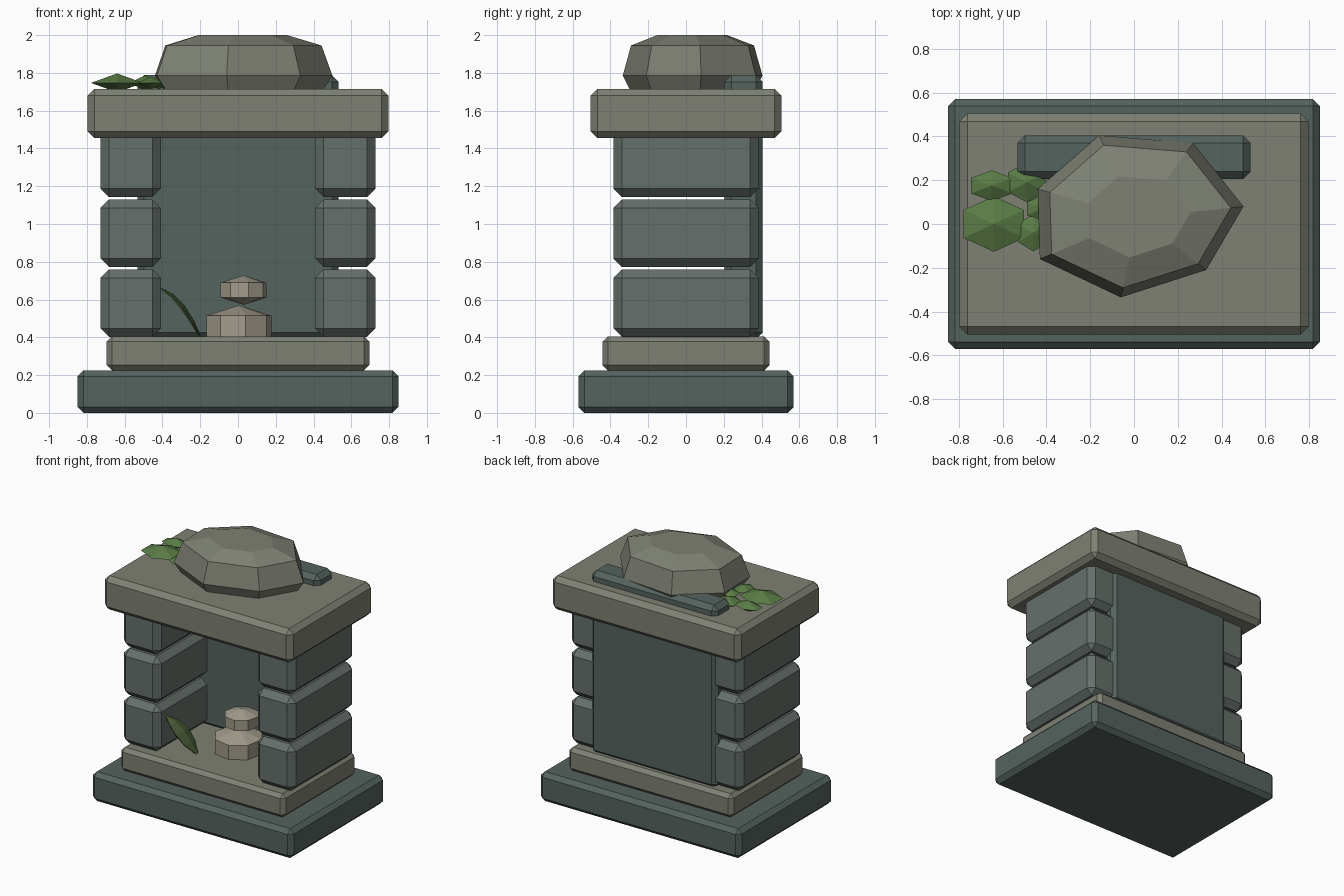
import bpy, bmesh, math
from mathutils import Matrix

if "Cube" in bpy.data.objects:
    bpy.data.objects.remove(bpy.data.objects["Cube"])


def material(name, rgb):
    m = bpy.data.materials.new(name)
    m.diffuse_color = (*rgb, 1)
    m.use_nodes = True
    m.node_tree.nodes["Principled BSDF"].inputs["Base Color"].default_value = m.diffuse_color
    return m


DARK = material("dark_stone", (0.09, 0.125, 0.11))
BLOCK = material("block_stone", (0.13, 0.16, 0.145))
LIGHT = material("light_stone", (0.21, 0.22, 0.175))
MOSS = material("moss_green", (0.10, 0.20, 0.06))
LEAF = material("leaf_green", (0.07, 0.11, 0.04))
PALE = material("pale_stone", (0.36, 0.33, 0.26))


def finish(name, bm, mat):
    bmesh.ops.recalc_face_normals(bm, faces=bm.faces)
    me = bpy.data.meshes.new(name)
    bm.to_mesh(me)
    bm.free()
    me.materials.append(mat)
    ob = bpy.data.objects.new(name, me)
    bpy.context.collection.objects.link(ob)
    return ob


def slab(name, x, y, z, bevel, mat):
    """Chamfered box from (min, max) ranges."""
    bm = bmesh.new()
    size = [b - a for a, b in (x, y, z)]
    mid = [(a + b) / 2 for a, b in (x, y, z)]
    bmesh.ops.create_cube(bm, size=1, matrix=Matrix.Translation(mid) @ Matrix.Diagonal((*size, 1)))
    bmesh.ops.bevel(bm, geom=bm.edges[:], offset=bevel, segments=1, affect='EDGES')
    return finish(name, bm, mat)


def pebble(name, centre, radii, sides, rings, mat, turn=0.0):
    """Coarse squashed sphere."""
    bm = bmesh.new()
    bmesh.ops.create_uvsphere(bm, u_segments=sides, v_segments=rings, radius=1,
                              matrix=Matrix.Translation(centre) @ Matrix.Diagonal((*radii, 1))
                              @ Matrix.Rotation(turn, 4, 'Z'))
    return finish(name, bm, mat)


# stepped base and roof
slab("base_slab", (-0.85, 0.85), (-0.57, 0.57), (0, 0.225), 0.032, DARK)
slab("floor_slab", (-0.695, 0.695), (-0.442, 0.442), (0.225, 0.405), 0.028, LIGHT)
slab("back_panel", (-0.533, 0.533), (0.205, 0.405), (0.39, 1.788), 0.035, DARK)
slab("roof_slab", (-0.797, 0.797), (-0.505, 0.505), (1.455, 1.715), 0.036, LIGHT)

# stacked side blocks
for side, sx in (("left", -1), ("right", 1)):
    for i in range(3):
        z = 0.403 + 0.37 * i
        slab(f"{side}_block_{i + 1}", sorted((sx * 0.408, sx * 0.728)), (-0.385, 0.385),
             (z, z + 0.357), 0.045, BLOCK)

# roof boulder: seven-sided outline stacked in rings
outline = [(-0.44, 0.16), (-0.16, 0.405), (0.27, 0.37), (0.50, 0.08),
           (0.33, -0.21), (-0.06, -0.335), (-0.43, -0.16)]
bm = bmesh.new()
rings = []
for scale, z in ((0.88, 1.70), (1.0, 1.785), (0.88, 1.945), (0.5, 2.0)):
    rings.append([bm.verts.new((0.02 + (x - 0.02) * scale, 0.03 + (y - 0.03) * scale, z))
                  for x, y in outline])
for a, b in zip(rings, rings[1:]):
    for i in range(7):
        j = (i + 1) % 7
        bm.faces.new((a[i], a[j], b[j], b[i]))
bm.faces.new(rings[0])
bm.faces.new(rings[-1])
finish("roof_boulder", bm, LIGHT)

# moss clumps beside the boulder
clumps = [(-0.64, 0.0, 0.16, 0.127, 0.05), (-0.65, 0.175, 0.11, 0.07, 0.04),
          (-0.49, 0.19, 0.10, 0.09, 0.04), (-0.46, -0.04, 0.08, 0.085, 0.033),
          (-0.42, 0.07, 0.08, 0.06, 0.033)]
for i, (x, y, rx, ry, rz) in enumerate(clumps):
    pebble(f"moss_clump_{i + 1}", (x, y, 1.747), (rx, ry, rz), 6, 2, MOSS)

# two offering stones
pebble("offering_stone_lower", (0.005, 0, 0.46), (0.202, 0.202, 0.11), 8, 3, PALE, 0.2)
pebble("offering_stone_upper", (0.03, 0, 0.65), (0.143, 0.143, 0.078), 8, 3, PALE, 0.2)

# curved leaf blade: x, y, z, half width
path = [(-0.20, -0.21, 0.405, 0.012), (-0.235, -0.23, 0.485, 0.06), (-0.285, -0.245, 0.565, 0.075),
        (-0.345, -0.265, 0.625, 0.055), (-0.41, -0.28, 0.66, 0.006)]
bm = bmesh.new()
rows = [[bm.verts.new((x - abs(s) * w * 0.2, y + s * w, z - abs(s) * w * 0.15)) for s in (-1, 0, 1)]
        for x, y, z, w in path]
for a, b in zip(rows, rows[1:]):
    for i in range(2):
        bm.faces.new((a[i], a[i + 1], b[i + 1], b[i]))
leaf = finish("leaf_blade", bm, LEAF)
solid = leaf.modifiers.new("thickness", 'SOLIDIFY')
solid.thickness = 0.008
solid.offset = 0
